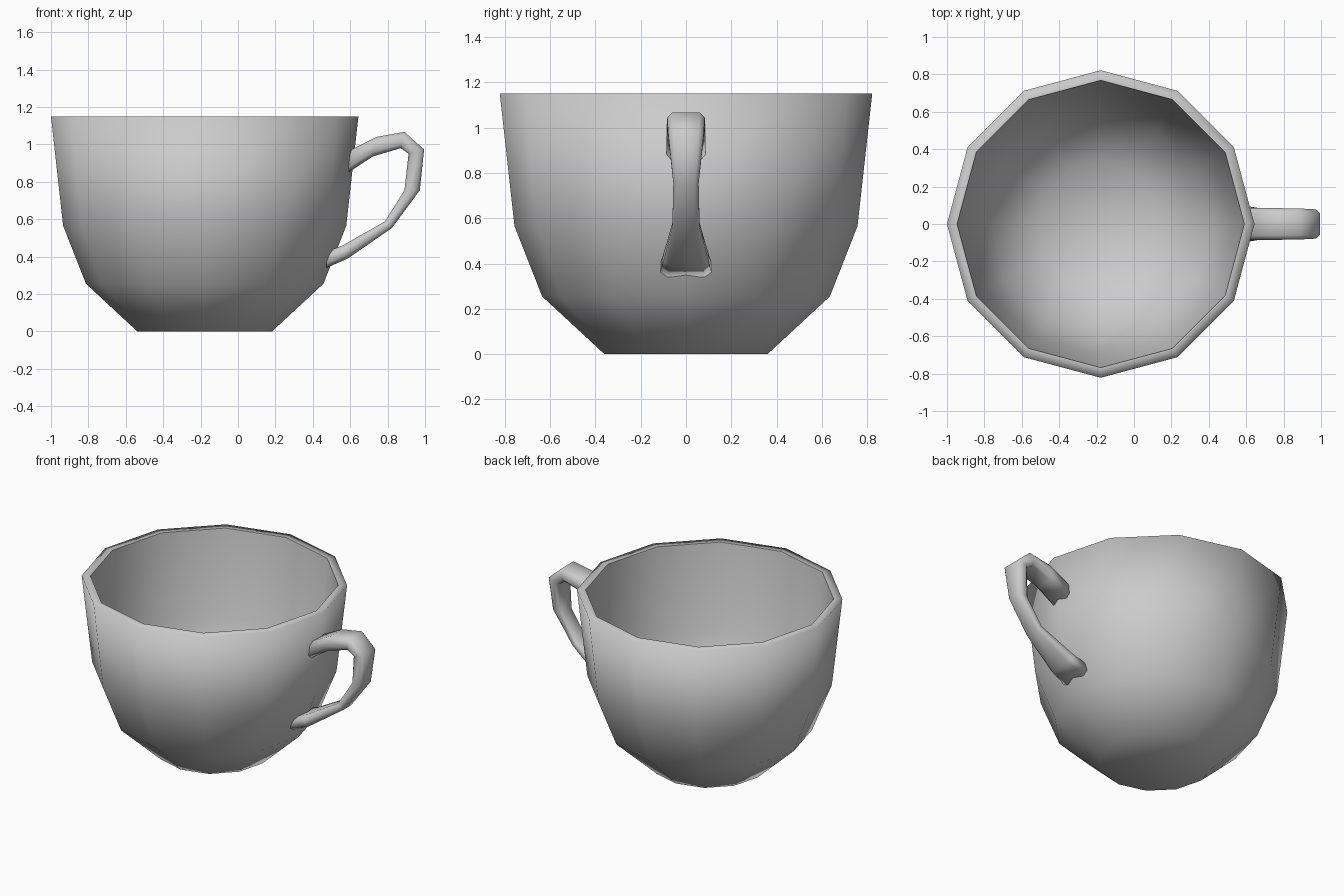
import bpy, bmesh
from math import cos, sin, pi
from mathutils import Vector

cube = bpy.data.objects.get("Cube")
if cube:
    bpy.data.objects.remove(cube, do_unlink=True)

clay = bpy.data.materials.new("light grey")
clay.use_nodes = True
clay.diffuse_color = (0.6, 0.6, 0.6, 1)
clay.node_tree.nodes["Principled BSDF"].inputs["Base Color"].default_value = (0.6, 0.6, 0.6, 1)


def loft(name, rings, sharp_rings=()):
    """Skin equal-sized closed rings, cap both ends and shade smooth."""
    bm = bmesh.new()
    loops = [[bm.verts.new(p) for p in ring] for ring in rings]
    n = len(rings[0])
    for a, b in zip(loops, loops[1:]):
        for i in range(n):
            j = (i + 1) % n
            bm.faces.new((a[i], a[j], b[j], b[i]))
    bm.faces.new(loops[0][::-1])
    bm.faces.new(loops[-1])
    bmesh.ops.recalc_face_normals(bm, faces=bm.faces)
    for f in bm.faces:
        f.smooth = True
    for k in sharp_rings:
        for i in range(n):
            bm.edges.get((loops[k][i], loops[k][(i + 1) % n])).smooth = False
    mesh = bpy.data.meshes.new(name)
    bm.to_mesh(mesh)
    bm.free()
    mesh.materials.append(clay)
    obj = bpy.data.objects.new(name, mesh)
    bpy.context.collection.objects.link(obj)
    return obj


# Cup: twelve-sided wall, up the outside, over the rim and down the inside
SIDES = 12
CENTRE_X = -0.178
profile = [(0.36, 0), (0.635, 0.255), (0.757, 0.565), (0.822, 1.15),
           (0.768, 1.15), (0.703, 0.575), (0.59, 0.285), (0.335, 0.05)]
cup_rings = [[(CENTRE_X + r * cos(2 * pi * i / SIDES), r * sin(2 * pi * i / SIDES), z)
              for i in range(SIDES)] for r, z in profile]
loft("cup", cup_rings, sharp_rings=(4,))

# Handle: chamfered section swept between outer and inner outlines (x, z), with half width
stations = [((0.59, 0.965), (0.59, 0.85), 0.085),
            ((0.74, 1.04), (0.72, 0.935), 0.085),
            ((0.89, 1.067), (0.87, 0.98), 0.083),
            ((0.995, 0.973), (0.912, 0.95), 0.078),
            ((0.972, 0.755), (0.89, 0.755), 0.056),
            ((0.823, 0.553), (0.785, 0.588), 0.06),
            ((0.587, 0.39), (0.56, 0.46), 0.1),
            ((0.473, 0.34), (0.47, 0.425), 0.112)]
section = [(1, 0.5), (0.72, 1), (-0.72, 1), (-1, 0.5),
           (-1, -0.5), (-0.72, -1), (0.72, -1), (1, -0.5)]
handle_rings = []
for outer, inner, width in stations:
    o, i = Vector((outer[0], 0, outer[1])), Vector((inner[0], 0, inner[1]))
    mid, half = (o + i) / 2, (o - i) / 2
    handle_rings.append([mid + half * v + Vector((0, width * u, 0)) for u, v in section])
loft("handle", handle_rings)
